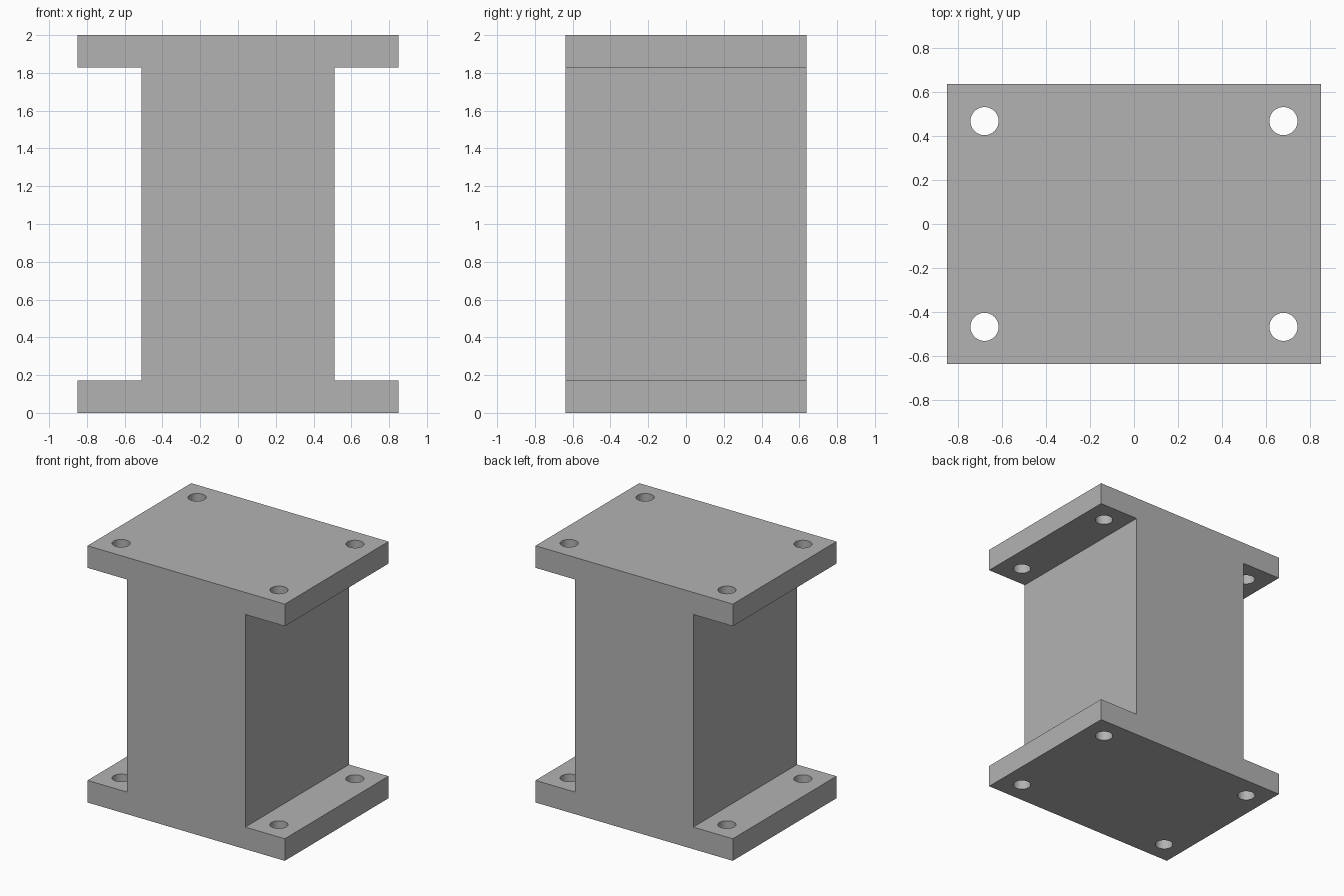
import bpy
import bmesh
from mathutils import Matrix

cube = bpy.data.objects.get("Cube")
if cube:
    bpy.data.objects.remove(cube, do_unlink=True)

HALF_WIDTH, HALF_DEPTH, HEIGHT = 0.85, 0.638, 2.0
WEB_HALF, FLANGE = 0.51, 0.172
HOLE_X, HOLE_Y, HOLE_RADIUS = 0.68, 0.468, 0.064

grey = bpy.data.materials.new("plain grey")
grey.use_nodes = True
colour = (0.45, 0.45, 0.45, 1)
grey.diffuse_color = colour
grey.node_tree.nodes["Principled BSDF"].inputs["Base Color"].default_value = colour


def add_object(name, bm):
    bmesh.ops.recalc_face_normals(bm, faces=bm.faces)
    mesh = bpy.data.meshes.new(name)
    bm.to_mesh(mesh)
    bm.free()
    mesh.materials.append(grey)
    obj = bpy.data.objects.new(name, mesh)
    bpy.context.collection.objects.link(obj)
    return obj


# Block: I-shaped profile, right half mirrored, extruded front to back
right = [(HALF_WIDTH, 0), (HALF_WIDTH, FLANGE), (WEB_HALF, FLANGE),
         (WEB_HALF, HEIGHT - FLANGE), (HALF_WIDTH, HEIGHT - FLANGE), (HALF_WIDTH, HEIGHT)]
profile = right + [(-x, z) for x, z in reversed(right)]
bm = bmesh.new()
face = bm.faces.new([bm.verts.new((x, -HALF_DEPTH, z)) for x, z in profile])
extruded = bmesh.ops.extrude_face_region(bm, geom=[face])["geom"]
bmesh.ops.translate(bm, vec=(0, 2 * HALF_DEPTH, 0),
                    verts=[v for v in extruded if isinstance(v, bmesh.types.BMVert)])
block = add_object("flanged_block", bm)

# Bolt holes: four cylinders through both flanges
bm = bmesh.new()
for sx in (-1, 1):
    for sy in (-1, 1):
        bmesh.ops.create_cone(
            bm, cap_ends=True, segments=48, radius1=HOLE_RADIUS, radius2=HOLE_RADIUS,
            depth=HEIGHT * 1.2,
            matrix=Matrix.Translation((sx * HOLE_X, sy * HOLE_Y, HEIGHT / 2)))
cutter = add_object("bolt_hole_cutter", bm)
cutter.hide_render = True

# Cut the holes, then drop the cutter
cut = block.modifiers.new("bolt_holes", "BOOLEAN")
cut.operation = "DIFFERENCE"
cut.solver = "EXACT"
cut.object = cutter
bpy.ops.object.select_all(action="DESELECT")
block.select_set(True)
bpy.context.view_layer.objects.active = block
bpy.ops.object.modifier_apply(modifier=cut.name)
bpy.data.objects.remove(cutter, do_unlink=True)

# Smooth hole walls, crisp edges
bpy.ops.object.shade_smooth_by_angle()
